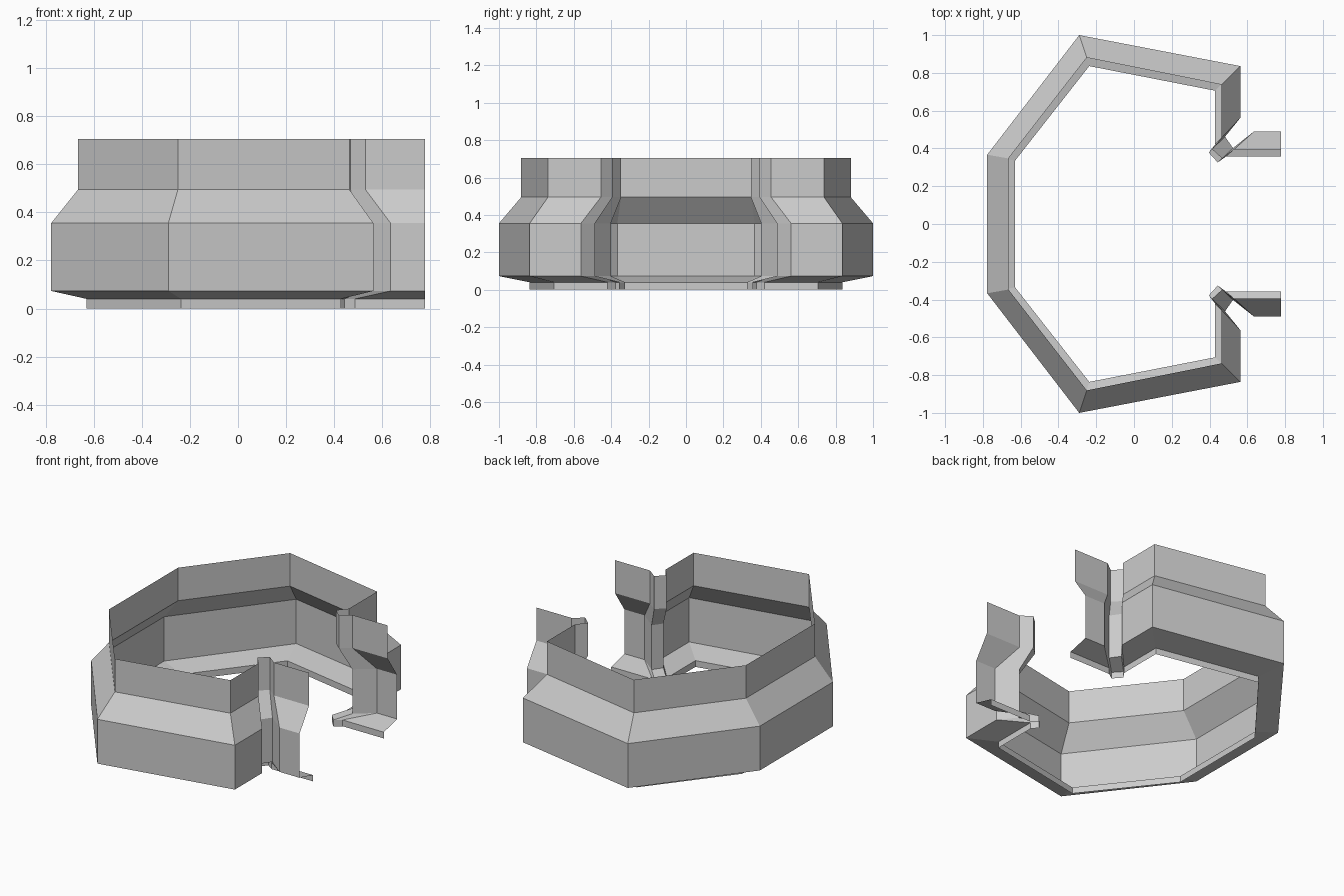
import bpy, bmesh

if "Cube" in bpy.data.objects:
    bpy.data.objects.remove(bpy.data.objects["Cube"])

# Plan outline of half the wall at its three offsets: outer, middle, inner
outer = [(0.777, 0.49), (0.635, 0.49), (0.524, 0.402), (0.482, 0.462),
         (0.563, 0.562), (0.563, 0.836), (-0.29, 1.0), (-0.777, 0.367)]
middle = [(0.777, 0.395), (0.53, 0.395), (0.467, 0.347), (0.413, 0.396),
          (0.463, 0.455), (0.463, 0.738), (-0.25, 0.881), (-0.665, 0.347)]
inner = [(0.777, 0.357), (0.487, 0.357), (0.443, 0.326), (0.396, 0.378),
         (0.428, 0.420), (0.428, 0.706), (-0.237, 0.836), (-0.630, 0.335)]

# Wall profile from foot to rim
levels = [(0.0, inner), (0.04, inner), (0.073, outer),
          (0.355, outer), (0.495, middle), (0.705, middle)]


def full_path(half):
    """Mirror the half outline across y = 0 into one open path."""
    return half + [(x, -y) for x, y in reversed(half)]


# Loft the profile along the open path
bm = bmesh.new()
rows = [[bm.verts.new((x, y, z)) for x, y in full_path(half)]
        for z, half in levels]
for low, high in zip(rows, rows[1:]):
    for i in range(len(low) - 1):
        bm.faces.new((low[i + 1], low[i], high[i], high[i + 1]))
bm.normal_update()
# Back wall should face outwards (-x)
back = min(bm.faces, key=lambda f: f.calc_center_median().x)
if back.normal.x > 0:
    bmesh.ops.reverse_faces(bm, faces=bm.faces[:])

mesh = bpy.data.meshes.new("wall_shell")
bm.to_mesh(mesh)
bm.free()
bpy.context.collection.objects.link(bpy.data.objects.new("wall_shell", mesh))
